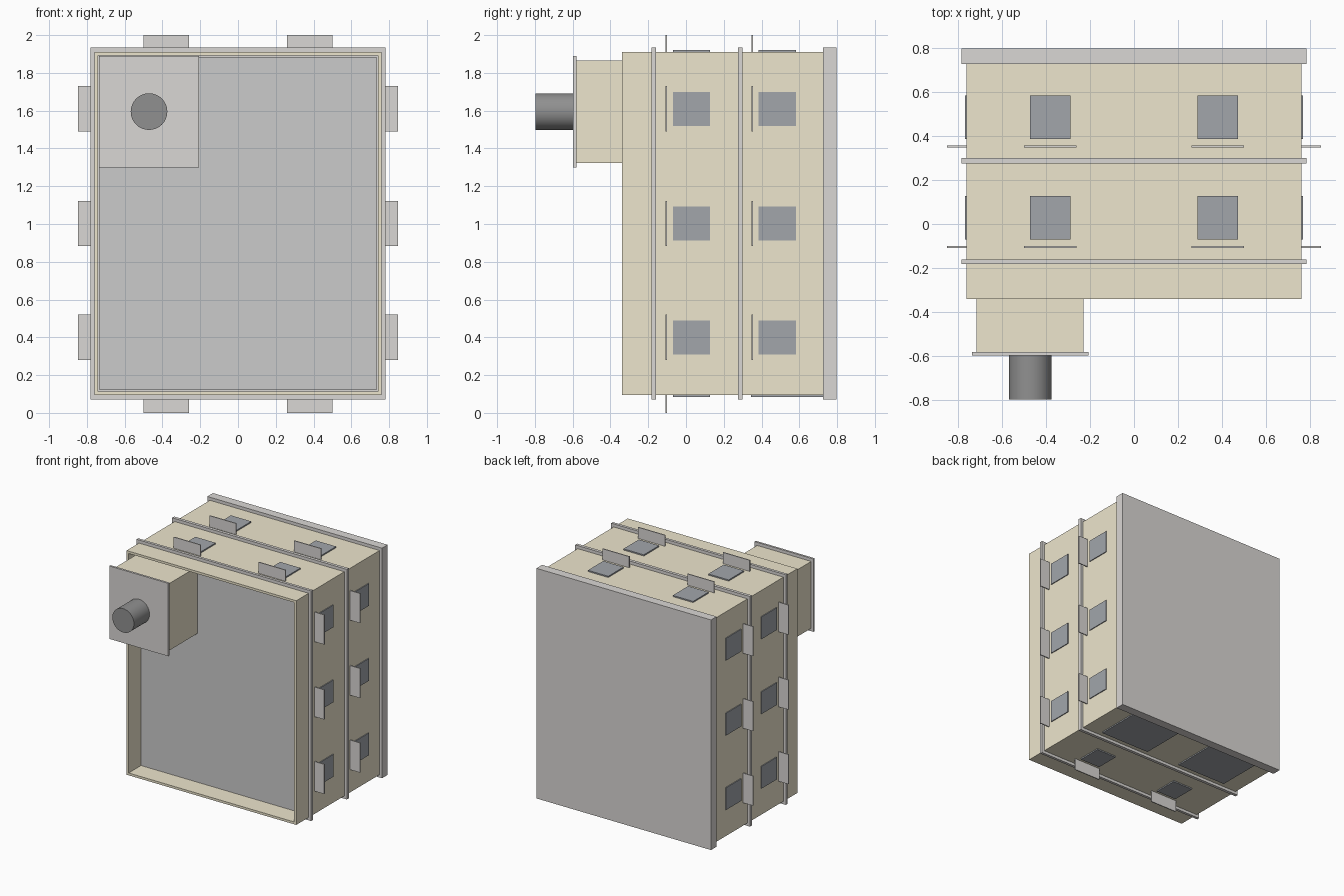
import bpy, bmesh, math

if "Cube" in bpy.data.objects:
    bpy.data.objects.remove(bpy.data.objects["Cube"])


def material(name, rgb):
    m = bpy.data.materials.new(name)
    m.diffuse_color = (*rgb, 1)
    m.use_nodes = True
    m.node_tree.nodes["Principled BSDF"].inputs["Base Color"].default_value = m.diffuse_color
    return m


SAND = material("sand_wall", (0.85, 0.79, 0.61))
STONE = material("grey_stone", (0.70, 0.68, 0.66))
ROOF = material("roof_grey", (0.64, 0.63, 0.61))
GLASS = material("dark_glass", (0.36, 0.38, 0.41))
DARK = material("dark_metal", (0.28, 0.28, 0.28))


def finish(bm, name, mat):
    bmesh.ops.recalc_face_normals(bm, faces=bm.faces)
    me = bpy.data.meshes.new(name)
    bm.to_mesh(me)
    bm.free()
    me.materials.append(mat)
    ob = bpy.data.objects.new(name, me)
    bpy.context.collection.objects.link(ob)
    return ob


def box_mesh(x, y, z):
    bm = bmesh.new()
    bmesh.ops.create_cube(bm, size=1)
    for v in bm.verts:
        for i, (a, b) in enumerate((x, y, z)):
            v.co[i] = (a + b) / 2 + v.co[i] * (b - a)
    return bm


def box(name, x, y, z, mat):
    return finish(box_mesh(x, y, z), name, mat)


W, Z0, Z1 = 0.76, 0.095, 1.91        # wall half width, lower and upper wall planes
ROOF_Y = -0.19

# Main block with a parapet around the sunken roof
bm = box_mesh((-W, W), (-0.34, 0.73), (Z0, Z1))
bm.faces.ensure_lookup_table()
front = min(bm.faces, key=lambda f: f.calc_center_median().y)
bmesh.ops.inset_region(bm, faces=[front], thickness=0.027)
for v in front.verts:
    v.tag = True
res = bmesh.ops.extrude_discrete_faces(bm, faces=[front])
for v in res["faces"][0].verts:
    v.co.y = ROOF_Y + 0.01
finish(bm, "walls", SAND)
box("roof", (-0.733, 0.733), (ROOF_Y, ROOF_Y + 0.015), (0.122, 1.883), ROOF)

# Base slab and the ledges between floors
for name, y in (("base_slab", (0.725, 0.797)), ("ledge_lower", (0.275, 0.30)),
                ("ledge_upper", (-0.182, -0.16))):
    box(name, (-0.782, 0.782), y, (0.072, 1.935), STONE)

# Windows with canopies: a row offset of each floor along y
for floor, y in (("lower", 0.385), ("upper", -0.07)):
    win_y, can_y = (y, y + 0.197), (y - 0.038, y - 0.03)
    for s, side in ((1, "right"), (-1, "left")):
        for c in (0.40, 1.003, 1.61):
            box(f"window_{side}_{floor}", sorted((s * 0.75, s * 0.767)), win_y,
                (c - 0.09, c + 0.09), GLASS)
            box(f"canopy_{side}_{floor}", sorted((s * 0.75, s * 0.848)), can_y,
                (c - 0.12, c + 0.12), STONE)
    for c in (-0.38, 0.38):
        for side, wall, d in (("top", Z1, 1), ("bottom", Z0, -1)):
            if side == "bottom" and floor == "lower":
                # Wide doors
                box("door", (c - 0.225, c + 0.225), (0.345, 0.727), (0.085, 0.11), GLASS)
                continue
            box(f"window_{side}_{floor}", (c - 0.091, c + 0.091), win_y,
                sorted((wall - d * 0.01, wall + d * 0.01)), GLASS)
            tip = 2.0 if d > 0 else 0.0
            box(f"canopy_{side}_{floor}", (c - 0.12, c + 0.12), can_y,
                sorted((wall - d * 0.01, tip)), STONE)

# Stair tower on the roof with its cap
box("roof_tower", (-0.715, -0.23), (-0.585, ROOF_Y + 0.005), (1.323, 1.865), SAND)
box("tower_cap", (-0.735, -0.207), (-0.597, -0.58), (1.30, 1.89), STONE)

# Chimney pipe
bpy.ops.mesh.primitive_cylinder_add(vertices=32, radius=0.097, depth=0.207,
                                    location=(-0.471, -0.6935, 1.595),
                                    rotation=(math.pi / 2, 0, 0))
pipe = bpy.context.object
pipe.name = "chimney_pipe"
pipe.data.materials.append(DARK)
bpy.ops.object.shade_smooth_by_angle(angle=math.radians(30))
